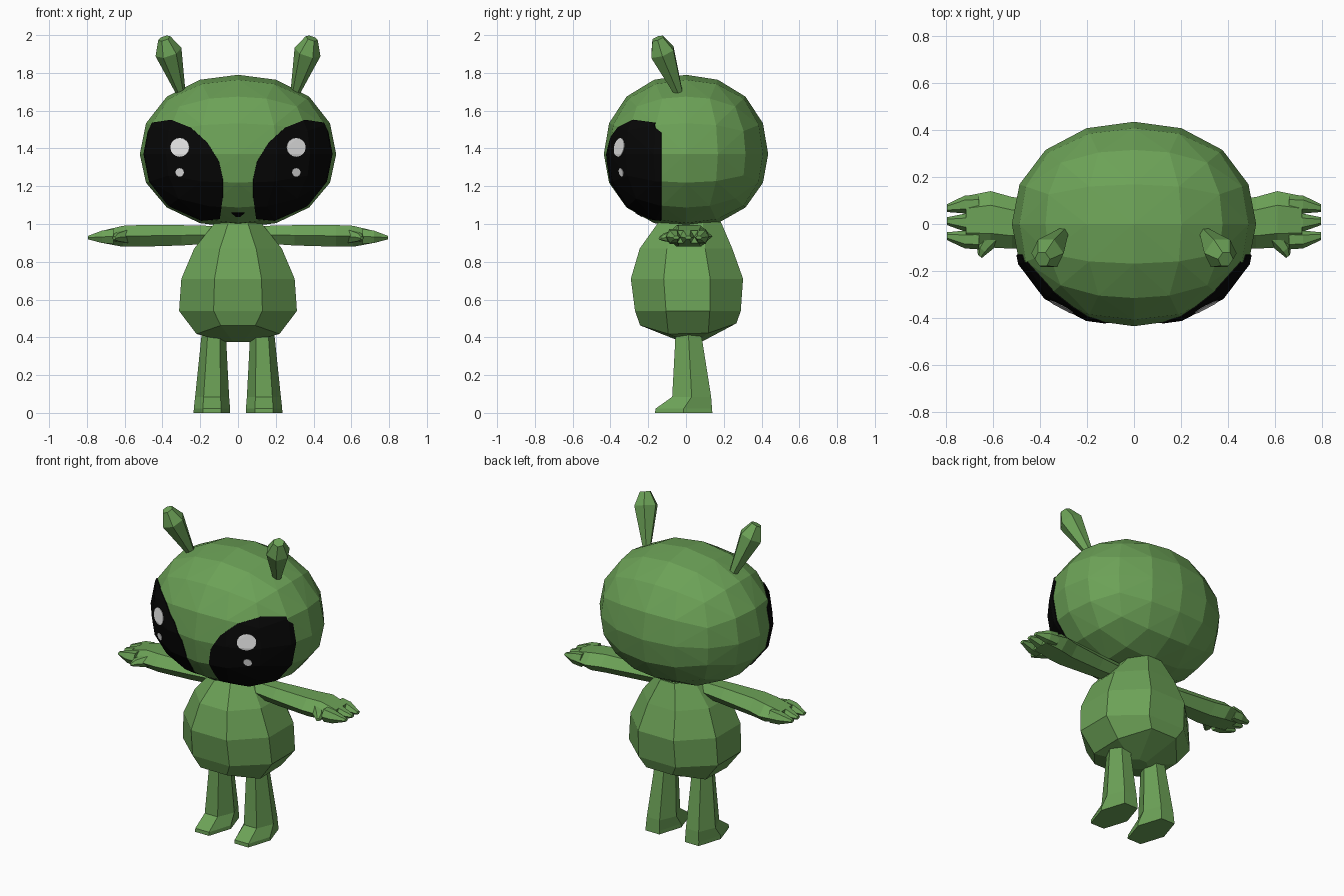
import bpy, bmesh, math
from mathutils import Vector

if "Cube" in bpy.data.objects:
    bpy.data.objects.remove(bpy.data.objects["Cube"])


def material(name, rgb):
    m = bpy.data.materials.new(name)
    m.diffuse_color = (*rgb, 1)
    m.use_nodes = True
    m.node_tree.nodes["Principled BSDF"].inputs["Base Color"].default_value = m.diffuse_color
    return m


GREEN = material("skin green", (0.15, 0.36, 0.095))
BLACK = material("eye black", (0.002, 0.002, 0.002))
WHITE = material("highlight white", (0.8, 0.8, 0.8))
HEAD_C = Vector((0, 0, 1.37))


def finish(bm, name, mat, mirror=False):
    me = bpy.data.meshes.new(name)
    bm.to_mesh(me)
    bm.free()
    me.materials.append(mat)
    ob = bpy.data.objects.new(name, me)
    bpy.context.collection.objects.link(ob)
    if mirror:
        ob.modifiers.new("mirror", 'MIRROR').use_mirror_merge = False
    return ob


def loft(name, rings, u, v, n=8, mirror=True):
    """Skin n-sided rings (centre, u radius, v radius); 8-sided ones have flats facing u and v."""
    bm = bmesh.new()
    u, v = Vector(u), Vector(v)
    k = 1 / math.cos(math.pi / n) if n % 4 == 0 else 1
    loops = []
    for c, ru, rv in rings:
        loop = []
        for i in range(n):
            a = 2 * math.pi * (i + (0.5 if n % 4 == 0 else 0)) / n
            loop.append(bm.verts.new(Vector(c) + u * ru * k * math.cos(a) + v * rv * k * math.sin(a)))
        loops.append(loop)
    for a, b in zip(loops, loops[1:]):
        for i in range(n):
            j = (i + 1) % n
            bm.faces.new((a[i], a[j], b[j], b[i]))
    bm.faces.new(loops[0])
    bm.faces.new(loops[-1])
    bmesh.ops.recalc_face_normals(bm, faces=bm.faces)
    return finish(bm, name, GREEN, mirror)


def head_mesh():
    """Cube with a 4 x 4 grid on each side, rounded into a slightly full ellipsoid."""
    bm = bmesh.new()
    bmesh.ops.create_cube(bm, size=2)
    bmesh.ops.subdivide_edges(bm, edges=bm.edges[:], cuts=3, use_grid_fill=True)
    for vert in bm.verts:
        d = Vector([math.tan(c * math.pi / 4) for c in vert.co])
        d /= sum(abs(c) ** 2.15 for c in d) ** (1 / 2.15)
        vert.co = HEAD_C + Vector((d.x * 0.52, d.y * 0.435, d.z * (0.42 if d.z > 0 else 0.39)))
    bmesh.ops.triangulate(bm, faces=bm.faces[:])
    return bm


def face_patch(name, outline, mat, lift, back=-0.13, mirror=True):
    """Cut a convex x-z outline out of the head's front and lift it off the skin."""
    bm = head_mesh()

    def cut(co, no):
        bmesh.ops.bisect_plane(bm, geom=bm.verts[:] + bm.edges[:] + bm.faces[:],
                               plane_co=co, plane_no=no, clear_outer=True)
    cut((0, back, 0), (0, 1, 0))
    cx = sum(p[0] for p in outline) / len(outline)
    cz = sum(p[1] for p in outline) / len(outline)
    for (x0, z0), (x1, z1) in zip(outline, outline[1:] + outline[:1]):
        no = Vector((z1 - z0, 0, x0 - x1))
        if no.dot(Vector((x0 - cx, 0, z0 - cz))) < 0:
            no = -no
        cut((x0, 0, z0), no)
    for vert in bm.verts:
        vert.co = HEAD_C + (vert.co - HEAD_C) * lift
    ob = finish(bm, name, mat, mirror)
    s = ob.modifiers.new("rim", 'SOLIDIFY')
    s.thickness = 0.005
    return ob


def circle(x, z, r, n=16):
    return [(x + r * math.cos(2 * math.pi * i / n), z + r * math.sin(2 * math.pi * i / n))
            for i in range(n)]


X, Y, Z = (1, 0, 0), (0, 1, 0), (0, 0, 1)

# Head and face
finish(head_mesh(), "head", GREEN)
face_patch("eyes", [(0.095, 1.03), (0.20, 1.02), (0.34, 1.025), (0.42, 1.08), (0.49, 1.20),
                    (0.505, 1.37), (0.48, 1.47), (0.45, 1.535), (0.35, 1.55), (0.25, 1.51),
                    (0.16, 1.43), (0.10, 1.33), (0.08, 1.24), (0.08, 1.14)], BLACK, 1.012)
face_patch("large_highlights", circle(0.303, 1.405, 0.049), WHITE, 1.018)
face_patch("small_highlights", circle(0.303, 1.275, 0.022), WHITE, 1.018)
face_patch("mouth", [(-0.035, 1.06), (0.035, 1.06), (0.012, 1.04), (-0.012, 1.04)],
           BLACK, 1.008, mirror=False)

# Antennae: thin stalk swelling into a bulb
axis = Vector((0.1, -0.115, 0.305)).normalized()
side = axis.cross(Vector(Y)).normalized()
loft("antennae", [((0.295, -0.03, 1.67), 0.02, 0.02), ((0.368, -0.125, 1.91), 0.072, 0.072),
                  ((0.39, -0.15, 1.983), 0.034, 0.034)], side, axis.cross(side), n=6)

# Egg-shaped body
body = loft("body", [((0, 0.02, 1.01), 0.12, 0.165), ((0, 0.0, 0.87), 0.232, 0.245),
                     ((0, 0.005, 0.71), 0.30, 0.297), ((0, 0.01, 0.54), 0.312, 0.28),
                     ((0, 0.012, 0.41), 0.22, 0.255), ((0, 0.03, 0.375), 0.06, 0.05)],
            X, Y, mirror=False)
for vert in body.data.vertices:  # underside curves up toward belly and back
    if 0.40 < vert.co.z < 0.42:
        vert.co.z += 0.9 * vert.co.y ** 2

# Arms with flat hands, stubby fingers and thumbs
loft("arms", [((0.06, 0, 0.945), 0.06, 0.05), ((0.3, 0, 0.94), 0.085, 0.062),
              ((0.52, 0.005, 0.937), 0.11, 0.066), ((0.61, 0.02, 0.935), 0.12, 0.064),
              ((0.715, 0.014, 0.932), 0.105, 0.038)], Y, Z, n=6)
for label, y0, y1 in (("outer", 0.083, 0.068), ("middle", 0.006, 0.012), ("inner", -0.066, -0.052)):
    loft(label + "_fingers", [((0.66, y0, 0.934), 0.042, 0.045), ((0.72, y0, 0.932), 0.038, 0.038),
                              ((0.795, y1, 0.928), 0.017, 0.010)], Y, Z, n=6)
loft("thumbs", [((0.60, -0.05, 0.935), 0.045, 0.04), ((0.645, -0.11, 0.93), 0.026, 0.024),
                ((0.656, -0.138, 0.925), 0.011, 0.009)], (0.8, 0.6, 0), Z, n=6)

# Legs flaring into feet with the toes forward
loft("legs", [((0.127, 0.01, 0.47), 0.06, 0.072), ((0.137, 0.03, 0.085), 0.09, 0.119),
              ((0.138, -0.012, 0.022), 0.096, 0.173), ((0.138, -0.012, 0), 0.097, 0.175)], X, Y, n=6)
